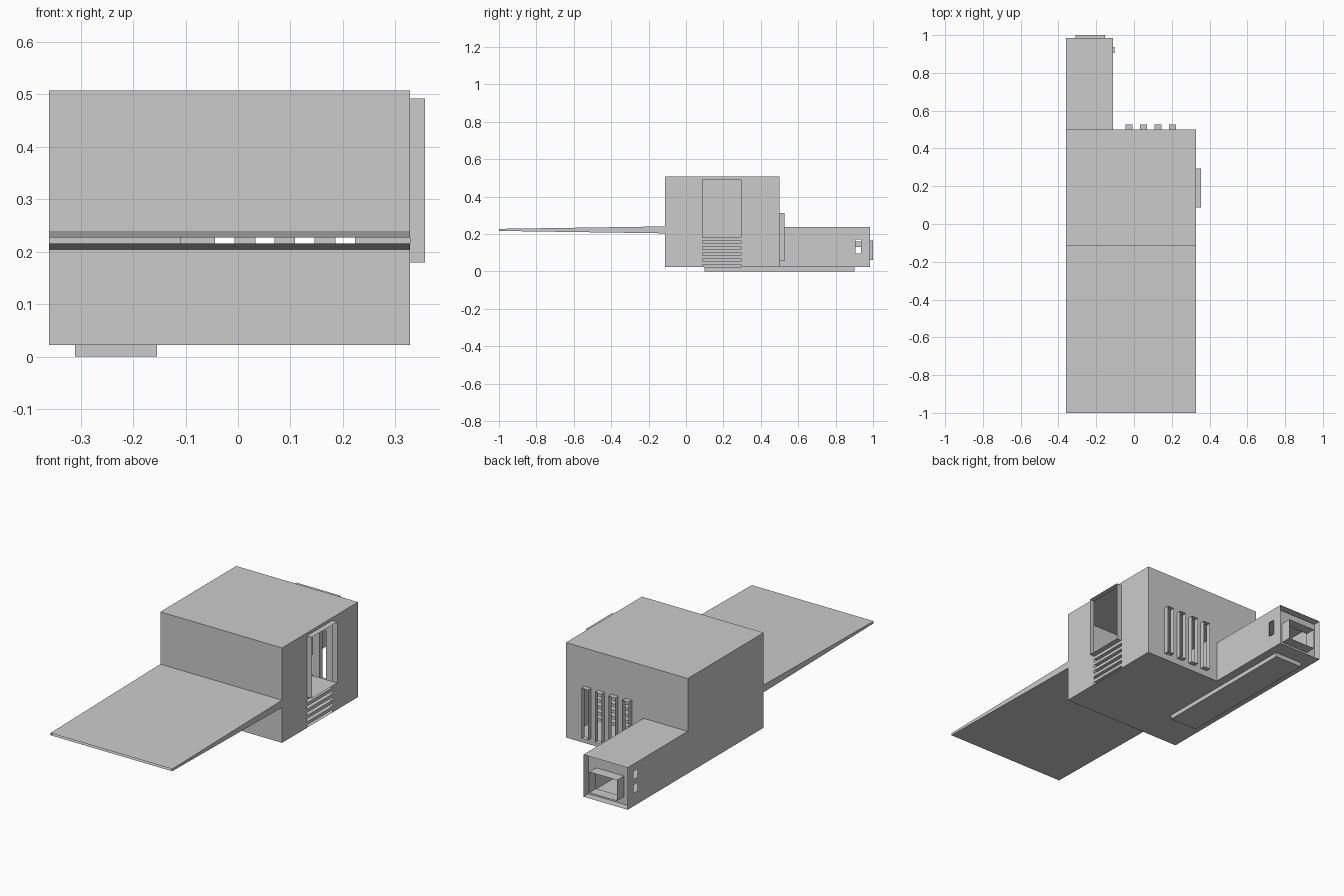
import bpy, bmesh

if "Cube" in bpy.data.objects:
    bpy.data.objects.remove(bpy.data.objects["Cube"])

X0, X1 = -0.36, 0.328          # house width
Y0, Y1 = -0.113, 0.5           # house depth
Z0, Z1 = 0.022, 0.507          # house floor and roof
CX, CY, CZ = -0.11, 0.985, 0.237   # corridor side, end and roof


def point(axis, w, u, v):
    """Place (u, v) on the plane axis = w."""
    p = [u, v]
    p.insert(axis, w)
    return p


def make(name, quads):
    bm = bmesh.new()
    for q in quads:
        bm.faces.new([bm.verts.new(p) for p in q])
    bmesh.ops.remove_doubles(bm, verts=bm.verts, dist=1e-5)
    bmesh.ops.recalc_face_normals(bm, faces=bm.faces)
    me = bpy.data.meshes.new(name)
    bm.to_mesh(me)
    bm.free()
    ob = bpy.data.objects.new(name, me)
    bpy.context.collection.objects.link(ob)
    return ob


def panel(axis, w, rect, holes=()):
    """Flat wall (u0, u1, v0, v1) with rectangular openings."""
    us = sorted({c for r in (rect, *holes) for c in r[:2]})
    vs = sorted({c for r in (rect, *holes) for c in r[2:]})
    out = []
    for a, b in zip(us, us[1:]):
        for c, d in zip(vs, vs[1:]):
            m, n = (a + b) / 2, (c + d) / 2
            if not any(h[0] < m < h[1] and h[2] < n < h[3] for h in holes):
                out.append([point(axis, w, *p) for p in ((a, c), (b, c), (b, d), (a, d))])
    return out


def tube(axis, w0, w1, r):
    """Open thin sleeve that lines an opening."""
    c = [(r[0], r[2]), (r[1], r[2]), (r[1], r[3]), (r[0], r[3])]
    return [[point(axis, w0, *c[i]), point(axis, w0, *c[i - 1]),
             point(axis, w1, *c[i - 1]), point(axis, w1, *c[i])] for i in range(4)]


def box(x0, x1, y0, y1, z0, z1):
    r = (x0, x1, y0, y1)
    return tube(2, z0, z1, r) + panel(2, z0, r) + panel(2, z1, r)


# Openings
slits = [(x, x + 0.037, 0.055, 0.312) for x in (-0.044, 0.033, 0.109, 0.186)]
door = (0.088, 0.294, Z0, 0.492)
wing_gap = (X0, X1, 0.203, 0.24)
passage = (X0, CX, Z0, CZ)
end_window = (-0.311, -0.154, 0.06, 0.166)
side_window = (0.905, 0.936, 0.095, 0.17)
small_holes = [(0.905, 0.936, 0.09, 0.13), (0.905, 0.936, 0.16, 0.2)]

# Main hollow room
make("house_shell",
     panel(2, Z0, (X0, X1, Y0, Y1)) + panel(2, Z1, (X0, X1, Y0, Y1))
     + panel(0, X0, (Y0, Y1, Z0, Z1))
     + panel(0, X1, (Y0, Y1, Z0, Z1), [door])
     + panel(1, Y0, (X0, X1, Z0, Z1), [wing_gap])
     + panel(1, Y1, (X0, X1, Z0, Z1), slits + [passage]))

# Corridor at the back with a recessed end wall
END = 0.945
make("corridor_shell",
     panel(2, Z0, (X0, CX, Y1, CY)) + panel(2, CZ, (X0, CX, Y1, CY))
     + panel(0, X0, (Y1, CY, Z0, CZ), small_holes)
     + panel(0, CX, (Y1, CY, Z0, CZ), [side_window]))
make("corridor_end_wall", panel(1, END, (X0, CX, Z0, CZ), [end_window]))

# Sleeves around the openings
for i, s in enumerate(slits):
    make(f"slit_window_frame_{i + 1}", tube(1, Y1, 0.526, s))
make("end_window_frame", tube(1, END, 1.0, end_window))
make("side_window_frame", tube(0, CX, CX + 0.006, side_window))
make("door_frame", tube(0, X1, 0.356, (door[0], door[1], 0.18, door[3])))

# Boards stacked below the door sill
for i in range(5):
    top = 0.18 - i * 0.032
    make(f"step_board_{i + 1}", box(0.1, X1, door[0], door[1], top - 0.016, top))

# Long tapering canopy, open at its tip
tip = [(-1, 0.216), (-1, 0.227)]
root = [(Y0, 0.203), (Y0, 0.24)]
sheets = [[(x, *p) for x, p in ((X0, root[k]), (X1, root[k]), (X1, tip[k]), (X0, tip[k]))]
          for k in (0, 1)]
sides = [[(x, *p) for p in (root[0], root[1], tip[1], tip[0])] for x in (X0, X1)]
make("canopy", sheets + sides)

# Low plinth underneath
make("plinth", box(-0.311, -0.154, 0.1, 0.9, 0, Z0))
